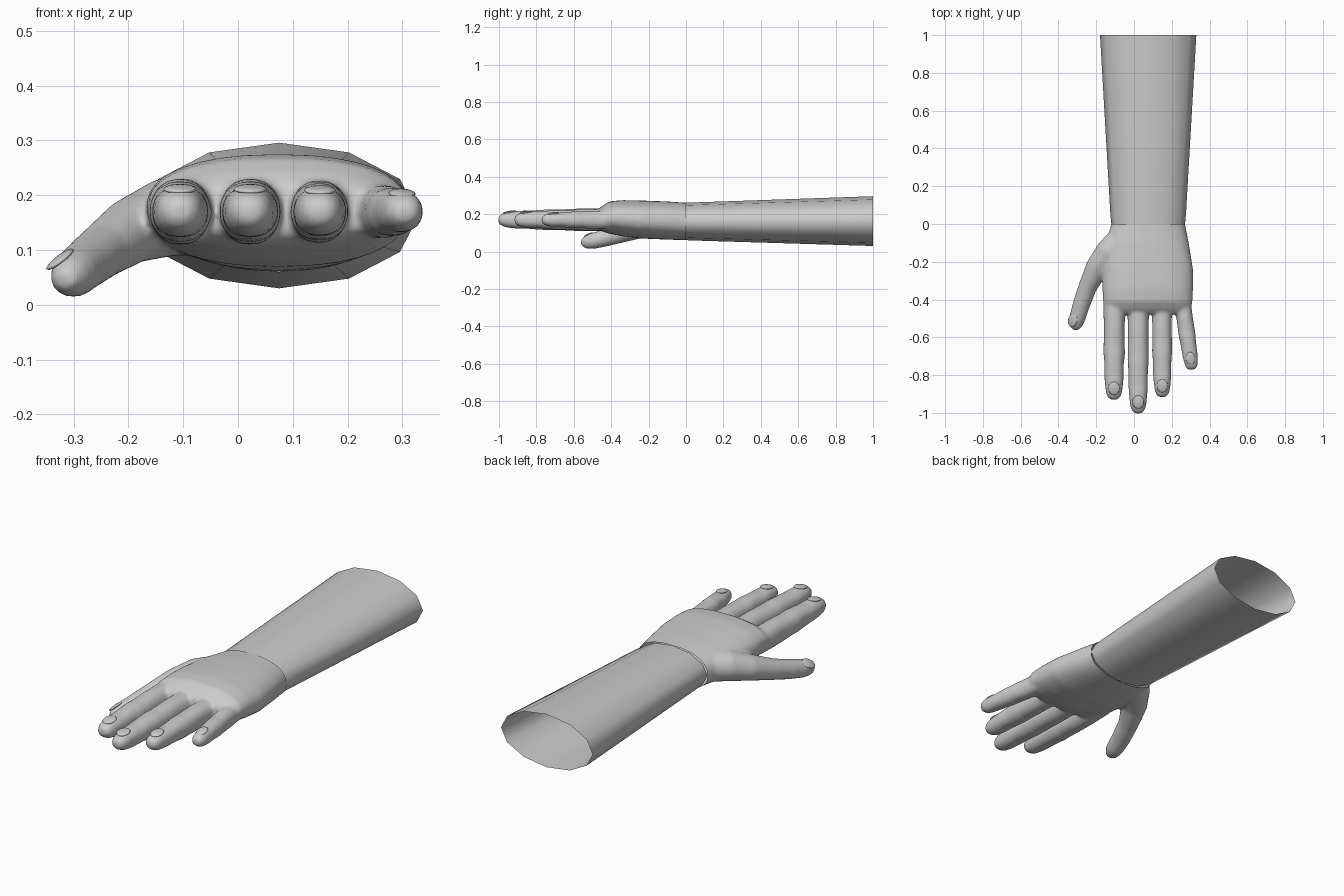
import bpy, bmesh, math
from mathutils import Vector, Matrix

if "Cube" in bpy.data.objects:
    bpy.data.objects.remove(bpy.data.objects["Cube"])


def power(v, p):
    return math.copysign(abs(v) ** (2 / p), v)


def tube(bm, rings, sides=24, p=2.0, up=(0, 0, 1), axis=None, caps=True):
    """Loft rings of (x, y, z, half width, half height) along their path."""
    up = Vector(up)
    pts = [Vector(r[:3]) for r in rings]
    loops = []
    for i, r in enumerate(rings):
        t = Vector(axis) if axis else pts[min(i + 1, len(pts) - 1)] - pts[max(i - 1, 0)]
        side = t.cross(up).normalized()
        top = side.cross(t).normalized()
        loop = []
        for k in range(sides):
            a = 2 * math.pi * k / sides
            loop.append(bm.verts.new(pts[i] + side * r[3] * power(math.cos(a), p)
                                     + top * r[4] * power(math.sin(a), p)))
        loops.append(loop)
    faces = []
    for a, b in zip(loops, loops[1:]):
        for k in range(sides):
            j = (k + 1) % sides
            faces.append(bm.faces.new((a[k], a[j], b[j], b[k])))
    if caps:
        faces += [bm.faces.new(loops[0]), bm.faces.new(loops[-1])]
    bmesh.ops.recalc_face_normals(bm, faces=faces)


def make_object(name, bm):
    mesh = bpy.data.meshes.new(name)
    bm.to_mesh(mesh)
    bm.free()
    for f in mesh.polygons:
        f.use_smooth = True
    ob = bpy.data.objects.new(name, mesh)
    bpy.context.collection.objects.link(ob)
    return ob


def nail(name, pos, forward, up, w, length):
    """Thin domed plate lying on a fingertip."""
    f = Vector(forward).normalized()
    s = f.cross(Vector(up)).normalized()
    u = s.cross(f)
    m = Matrix((s, f, u)).transposed().to_4x4()
    m.translation = pos
    bm = bmesh.new()
    bmesh.ops.create_uvsphere(bm, u_segments=16, v_segments=8, radius=1,
                              matrix=m @ Matrix.Diagonal((w, length, 0.007, 1)))
    make_object(name, bm)


# Forearm: open twelve-sided sleeve
bm = bmesh.new()
tube(bm, [(0.075, 0.0, 0.161, 0.195, 0.100), (0.075, 0.05, 0.161, 0.2, 0.102),
          (0.075, 1.0, 0.163, 0.255, 0.133)], sides=12, axis=(0, -1, 0), caps=False)
make_object("forearm", bm)

# Palm
bm = bmesh.new()
palm = [(0.08, -0.120, 0.270, 0.060, 0.262), (0.0, -0.120, 0.270, 0.061, 0.261),
        (-0.1, -0.148, 0.290, 0.064, 0.268), (-0.24, -0.168, 0.313, 0.070, 0.273),
        (-0.34, -0.168, 0.313, 0.082, 0.275), (-0.41, -0.164, 0.310, 0.096, 0.268),
        (-0.45, -0.160, 0.302, 0.108, 0.243), (-0.475, -0.150, 0.290, 0.125, 0.220)]
tube(bm, [((l + r) / 2, y, (b + t) / 2, (r - l) / 2, (t - b) / 2) for y, l, r, b, t in palm],
     sides=32, p=2.3, axis=(0, -1, 0))

# Fingers: base xy, tip xy, half width
fingers = {"index": (-0.105, -0.36, -0.106, -0.930, 0.056),
           "middle": (0.022, -0.36, 0.022, -1.003, 0.056),
           "ring": (0.147, -0.36, 0.150, -0.917, 0.053),
           "little": (0.248, -0.36, 0.308, -0.772, 0.045)}
# Along the finger: fraction, width scale, height scale
profile = [(0, 1, 1), (0.2, 1, 1.08), (0.34, 0.97, 1.08), (0.5, 0.99, 0.98), (0.57, 1.0, 1.0),
           (0.66, 0.92, 0.95), (0.77, 0.92, 0.84), (0.81, 0.9, 0.85), (0.88, 0.83, 0.82),
           (0.94, 0.75, 0.72), (0.98, 0.58, 0.52), (1, 0.3, 0.28)]
for name, (x0, y0, x1, y1, w) in fingers.items():
    tube(bm, [(x0 + (x1 - x0) * t, y0 + (y1 - y0) * t, 0.170, w * a, w * b)
              for t, a, b in profile], p=2.2)
    d = Vector((x1 - x0, y1 - y0, 0)).normalized()
    pos = Vector((x1, y1, 0.170 + w * 0.74)) - d * 0.06
    nail(name + "_nail", pos, d + Vector((0, 0, -0.16)), (0, 0, 1), w * 0.55, 0.036)

# Thumb
thumb_up = (-0.55, 0, 0.85)
tube(bm, [(-0.05, -0.06, 0.165, 0.07, 0.072), (-0.13, -0.15, 0.160, 0.075, 0.072),
          (-0.195, -0.23, 0.135, 0.062, 0.060), (-0.248, -0.34, 0.098, 0.049, 0.050),
          (-0.280, -0.43, 0.073, 0.046, 0.046), (-0.300, -0.50, 0.056, 0.043, 0.043),
          (-0.309, -0.535, 0.049, 0.035, 0.034), (-0.314, -0.560, 0.045, 0.018, 0.017)],
     up=thumb_up)
nail("thumb_nail", Vector((-0.325, -0.51, 0.083)), (-0.14, -0.45, -0.16), thumb_up, 0.029, 0.038)

# Blend palm, fingers and thumb into one skin
hand = make_object("hand", bm)
bpy.context.view_layer.objects.active = hand
remesh = hand.modifiers.new("blend", 'REMESH')
remesh.mode = 'VOXEL'
remesh.voxel_size = 0.008
remesh.use_smooth_shade = True
smooth = hand.modifiers.new("soften", 'SMOOTH')
smooth.factor = 0.5
smooth.iterations = 8
for m in ("blend", "soften"):
    bpy.ops.object.modifier_apply(modifier=m)

# Open the wrist where it meets the forearm
bm = bmesh.new()
bm.from_mesh(hand.data)
bmesh.ops.bisect_plane(bm, geom=bm.verts[:] + bm.edges[:] + bm.faces[:],
                       plane_co=(0, 0, 0), plane_no=(0, 1, 0), clear_outer=True)
bm.to_mesh(hand.data)
bm.free()
